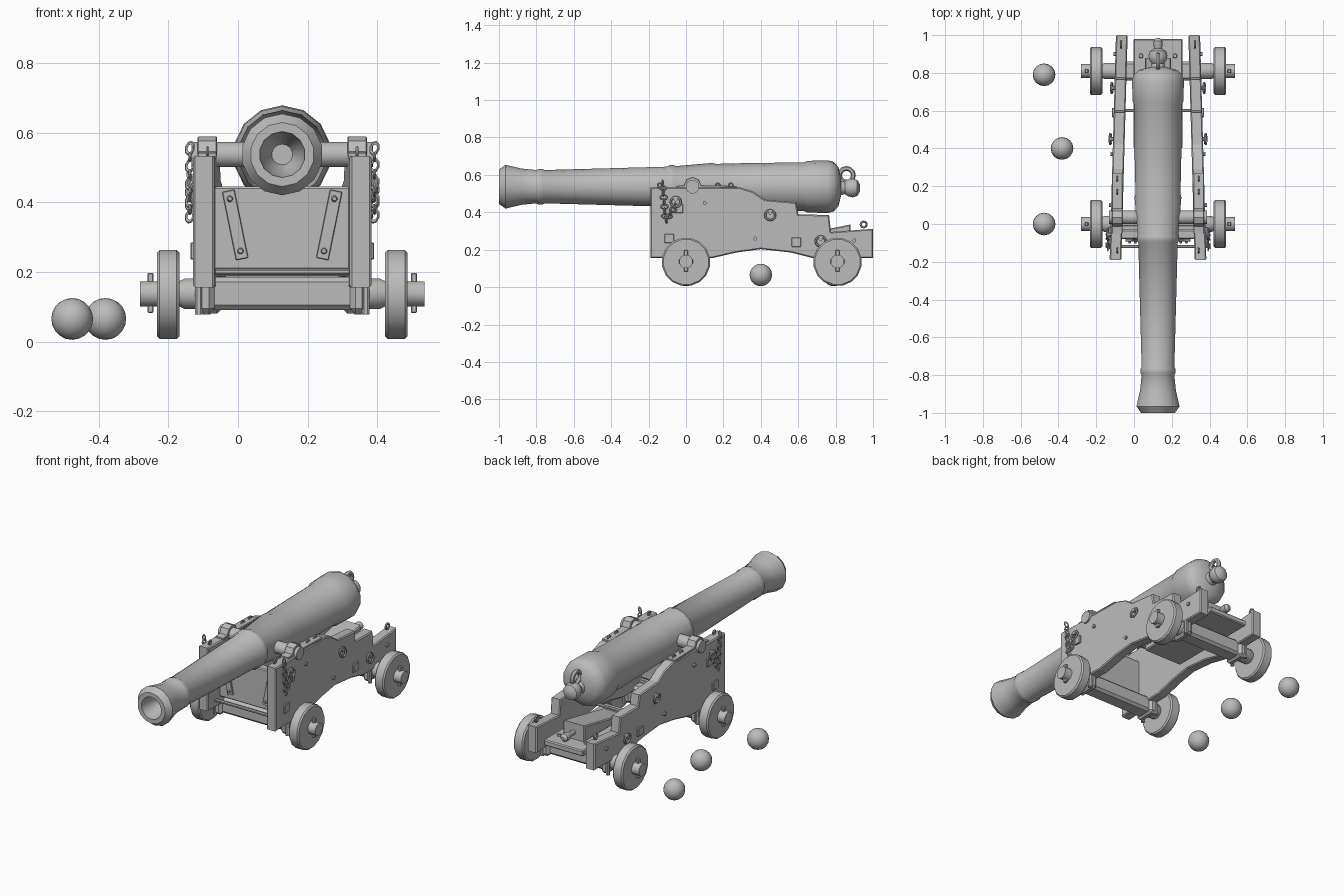
import bpy, bmesh, math
from mathutils import Vector, Matrix

if "Cube" in bpy.data.objects:
    bpy.data.objects.remove(bpy.data.objects["Cube"])

CX = 0.127  # centre line of the gun
grey = bpy.data.materials.new("plain grey")
grey.diffuse_color = (0.5, 0.5, 0.5, 1)
grey.use_nodes = True
grey.node_tree.nodes["Principled BSDF"].inputs["Base Color"].default_value = grey.diffuse_color


def finish(name, bm, smooth=True):
    bmesh.ops.recalc_face_normals(bm, faces=bm.faces)
    me = bpy.data.meshes.new(name)
    bm.to_mesh(me)
    bm.free()
    me.materials.append(grey)
    ob = bpy.data.objects.new(name, me)
    bpy.context.collection.objects.link(ob)
    if smooth:
        bpy.ops.object.select_all(action='DESELECT')
        ob.select_set(True)
        bpy.context.view_layer.objects.active = ob
        bpy.ops.object.shade_smooth_by_angle(angle=math.radians(40))
    return ob


def lathe(name, profile, origin, axis, n):
    """Spin (along, radius) points about an axis through origin."""
    bm = bmesh.new()
    q = Vector((0, 0, 1)).rotation_difference(Vector(axis))
    rings = []
    for h, r in profile:
        ring = []
        for i in range(n):
            a = 2 * math.pi * (i + 0.5) / n
            p = Vector((r * math.cos(a), r * math.sin(a), h))
            ring.append(bm.verts.new(q @ p + Vector(origin)))
        rings.append(ring)
    for a, b in zip(rings, rings[1:]):
        for i in range(n):
            j = (i + 1) % n
            bm.faces.new((a[i], a[j], b[j], b[i]))
    bm.faces.new(rings[0])
    bm.faces.new(rings[-1])
    return finish(name, bm)


def box(name, c, size, rot=(0, 'X'), bevel=0.006):
    bm = bmesh.new()
    m = Matrix.Translation(c) @ Matrix.Rotation(rot[0], 4, rot[1]) @ Matrix.Diagonal((*size, 1))
    bmesh.ops.create_cube(bm, size=1, matrix=m)
    if bevel:
        bmesh.ops.bevel(bm, geom=bm.edges[:], offset=bevel, segments=1, affect='EDGES')
    return finish(name, bm, False)


def ring(name, c, R, r, normal, stretch=1.0, n=12, m=6):
    """Torus, lengthened along its local y for chain links."""
    bm = bmesh.new()
    q = Vector((0, 0, 1)).rotation_difference(Vector(normal))
    v = []
    for i in range(n):
        a = 2 * math.pi * i / n
        for j in range(m):
            b = 2 * math.pi * j / m
            d = R + r * math.cos(b)
            p = Vector((d * math.cos(a), d * math.sin(a) * stretch, r * math.sin(b)))
            v.append(bm.verts.new(q @ p + Vector(c)))
    for i in range(n):
        for j in range(m):
            k, l = (i + 1) % n, (j + 1) % m
            bm.faces.new((v[i * m + j], v[k * m + j], v[k * m + l], v[i * m + l]))
    return finish(name, bm)


def prism(name, outline, width, place, bevel=0.006):
    """Extrude a (y, z) outline across x; place(x, y) gives the final x."""
    bm = bmesh.new()
    f = bm.faces.new([bm.verts.new((-width / 2, y, z)) for y, z in outline])
    g = bmesh.ops.extrude_face_region(bm, geom=[f])['geom']
    bmesh.ops.translate(bm, vec=(width, 0, 0), verts=[e for e in g if isinstance(e, bmesh.types.BMVert)])
    rim = [e for e in bm.edges if abs(e.verts[0].co.x - e.verts[1].co.x) < 1e-6]
    bmesh.ops.bevel(bm, geom=rim, offset=bevel, segments=1, affect='EDGES')
    for v in bm.verts:
        v.co.x = place(v.co.x, v.co.y)
    return finish(name, bm, False)


def splay(y):
    return 0.225 - 0.028 * (y + 0.19)


# Barrel with hollow bore, reinforcing rings and breech
lathe("barrel", [(-0.87, 0.03), (-0.93, 0.055), (-1.0, 0.066), (-1.0, 0.092), (-0.965, 0.117),
                 (-0.88, 0.097), (-0.8, 0.089), (-0.79, 0.094), (-0.765, 0.094), (-0.755, 0.089),
                 (-0.1, 0.107), (-0.09, 0.115), (-0.065, 0.115), (-0.055, 0.11), (0.14, 0.127),
                 (0.16, 0.122), (0.32, 0.126), (0.63, 0.13), (0.65, 0.138), (0.76, 0.141),
                 (0.79, 0.132), (0.815, 0.105), (0.83, 0.045)], (CX, 0, 0.537), (0, 1, 0), 14)
# Breech knob and the ring above it
lathe("breech_knob", [(0.81, 0.045), (0.85, 0.034), (0.865, 0.045), (0.89, 0.052), (0.915, 0.045),
                      (0.93, 0.02)], (CX, 0, 0.53), (0, 1, 0), 12)
ring("breech_ring", (CX, 0.858, 0.598), 0.037, 0.013, (1, 0, 0))
lathe("trunnions", [(-0.26, 0.037), (0.26, 0.037)], (CX, 0.035, 0.537), (1, 0, 0), 12)

# Carriage cheeks, stepped above and arched below
cheek = [(-0.19, 0.155), (-0.19, 0.533), (0.29, 0.533), (0.36, 0.51), (0.42, 0.468), (0.59, 0.453),
         (0.6, 0.39), (0.765, 0.385), (0.775, 0.295), (0.84, 0.3), (1.0, 0.312), (1.0, 0.155),
         (0.68, 0.155), (0.56, 0.185), (0.4, 0.203), (0.27, 0.185), (0.14, 0.155)]
for s, side in ((-1, "left"), (1, "right")):
    def X(d):
        return CX + s * d

    prism(side + "_cheek", cheek, 0.062, lambda x, y: X(splay(y)) + x)
    # Strap over the trunnion with flat feet
    cap = [(-0.05, 0.53), (-0.05, 0.541), (-0.012, 0.545), (0.002, 0.576), (0.035, 0.589),
           (0.068, 0.576), (0.082, 0.545), (0.27, 0.541), (0.27, 0.53)]
    prism(side + "_trunnion_cap", cap, 0.056, lambda x, y: X(0.215) + x, 0.003)
    for y in (-0.14, 0.17, 0.24):
        ring(side + "_cap_eye", (X(0.215), y, 0.545), 0.011, 0.005, (1, 0, 0), n=8)
    ring(side + "_top_eye", (X(0.195), 0.95, 0.335), 0.016, 0.006, (1, 0, 0), n=8)

    # Side hardware: square plates, rings and bolt heads
    for y, z in ((-0.04, 0.42), (-0.09, 0.26), (0.59, 0.24)):
        box(side + "_plate", (X(splay(y) + 0.033), y, z), (0.016, 0.05, 0.05), bevel=0.003)
    for y, z in ((-0.055, 0.47), (0.45, 0.4), (0.72, 0.26)):
        lathe(side + "_ring_bolt", [(0, 0.012), (0.05, 0.012)], (X(splay(y)), y, z), (s, 0, 0), 8)
        ring(side + "_side_ring", (X(splay(y) + 0.045), y, z - 0.015), 0.027, 0.006, (1, 0, 0.15))
    for y, z in ((0.1, 0.45), (0.37, 0.26), (0.9, 0.25)):
        lathe(side + "_bolt", [(0, 0.011), (0.042, 0.011)], (X(splay(y)), y, z), (s, 0, 0), 8)

    # Chain hanging from the cap pin and looping back up to the side ring
    for i in range(13):
        if i < 8:
            y, z = -0.125 + 0.002 * i, 0.555 - 0.025 * i
        else:
            y, z = -0.105 + 0.012 * (i - 8), 0.36 + 0.018 * (i - 8)
        ring(side + "_chain_link", (X(0.265), y, z), 0.011, 0.004,
             (1, 0, 0) if i % 2 else (0.3, 1, 0), 1.5, 8, 5)

    # Wheels with axle ends, linch pins and axle clamps
    for y, end in ((0.0, "front"), (0.81, "rear")):
        nm = side + "_" + end
        lathe(nm + "_wheel", [(0.295, 0.05), (0.295, 0.122), (0.303, 0.13), (0.352, 0.13),
                              (0.36, 0.122), (0.36, 0.05)], (CX, y, 0.135), (s, 0, 0), 16)
        lathe(nm + "_axle_end", [(0.2, 0.045), (0.28, 0.045), (0.295, 0.038), (0.408, 0.037)],
              (CX, y, 0.137), (s, 0, 0), 12)
        box(nm + "_linch_pin", (X(0.378), y, 0.14), (0.018, 0.022, 0.115), bevel=0.003)
        box(nm + "_axle_clamp", (X(splay(y)), y, 0.125), (0.05, 0.13, 0.09), bevel=0.015)
        for dy in (-0.055, 0.055):
            lathe(nm + "_clamp_bolt", [(0.078, 0.012), (0.16, 0.012)],
                  (X(splay(y) + 0.02), y + dy, 0), (0, 0, 1), 8)

    # Slanted iron straps on the front board
    box(side + "_front_strap", (X(0.135), -0.086, 0.335), (0.036, 0.012, 0.2), (s * 0.2, 'Y'), 0.002)
    for z in (0.26, 0.41):
        lathe(side + "_strap_rivet", [(0, 0.01), (0.012, 0.006)],
              (X(0.135 + (z - 0.335) * 0.2), -0.09, z), (0, -1, 0), 8)

# Cross members
for y, end in ((0.0, "front"), (0.81, "rear")):
    box(end + "_axle", (CX, y, 0.138), (0.44, 0.1, 0.095), bevel=0.014)
box("front_board", (CX, -0.055, 0.325), (0.40, 0.05, 0.24))
box("front_crossbar", (CX, -0.02, 0.197), (0.40, 0.025, 0.02), bevel=0.003)
box("bed", (CX, 0.69, 0.222), (0.26, 0.58, 0.035))
for y, z in ((0.6, 0.33), (-0.12, 0.2)):
    lathe("tie_rod", [(-0.23, 0.009), (0.23, 0.009)], (CX, y, z), (1, 0, 0), 8)
for x in (-0.09, 0.09):
    lathe("bed_bolt", [(0.235, 0.014), (0.25, 0.01)], (CX + x, 0.89, 0), (0, 0, 1), 8)

# Elevating wedge with turned handle
prism("wedge", [(0.5, 0.238), (0.5, 0.26), (0.88, 0.335), (0.88, 0.238)], 0.14, lambda x, y: CX + x)
lathe("wedge_handle", [(0.86, 0.014), (0.92, 0.014), (0.94, 0.024), (0.97, 0.024), (0.985, 0.01)],
      (CX, 0, 0.28), (0, 1, 0), 10)

# Cannonballs beside the carriage
for x, y in ((-0.476, 0.0), (-0.381, 0.4), (-0.476, 0.79)):
    bm = bmesh.new()
    bmesh.ops.create_uvsphere(bm, u_segments=16, v_segments=10, radius=0.06,
                              matrix=Matrix.Translation((x, y, 0.065)))
    finish("cannonball", bm)
